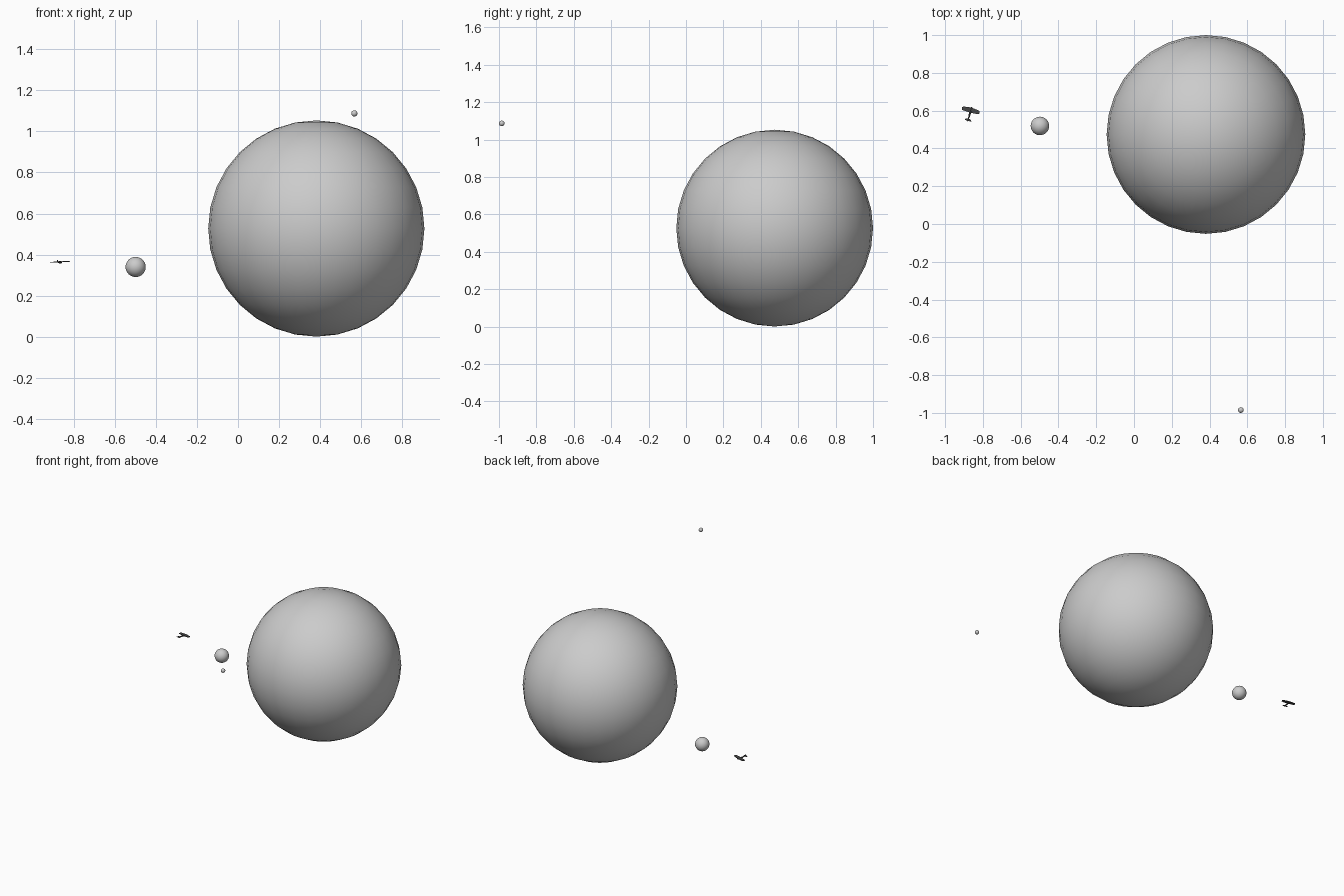
import bpy, bmesh, math
from mathutils import Matrix, Vector

if "Cube" in bpy.data.objects:
    bpy.data.objects.remove(bpy.data.objects["Cube"])


def material(name, v):
    m = bpy.data.materials.new(name)
    m.diffuse_color = (v, v, v, 1)
    m.use_nodes = True
    m.node_tree.nodes["Principled BSDF"].inputs["Base Color"].default_value = m.diffuse_color
    return m


GREY = material("pale grey", 0.6)
DARK = material("dark grey", 0.06)


def globe(name, centre, radius):
    bpy.ops.mesh.primitive_uv_sphere_add(segments=32, ring_count=16, radius=radius, location=centre)
    o = bpy.context.object
    o.name = name
    o.data.materials.append(GREY)
    bpy.ops.object.shade_smooth()


# Three bodies
globe("planet", (0.381, 0.474, 0.527), 0.526)
globe("moon", (-0.498, 0.519, 0.340), 0.049)
globe("distant_moon", (0.566, -0.985, 1.087), 0.015)

# Small aircraft, nose towards +y, turned and banked slightly
FRAME = (Matrix.Translation((-0.868, 0.588, 0.363))
         @ Matrix.Rotation(math.radians(-15), 4, 'Z')
         @ Matrix.Rotation(math.radians(-3), 4, 'Y'))


def finish(name, bm):
    bmesh.ops.recalc_face_normals(bm, faces=bm.faces)
    me = bpy.data.meshes.new(name)
    bm.to_mesh(me)
    bm.free()
    o = bpy.data.objects.new(name, me)
    o.matrix_world = FRAME
    me.materials.append(DARK)
    bpy.context.collection.objects.link(o)


def plate(name, outline, thick, offset, upright=False):
    """Extrude an outline into a thin panel, lying flat or upright along the body."""
    bm = bmesh.new()
    pts = [(0, a, b) if upright else (a, b, offset) for a, b in outline]
    face = bm.faces.new([bm.verts.new(p) for p in pts])
    out = bmesh.ops.extrude_face_region(bm, geom=[face])
    move = Vector((thick, 0, 0)) if upright else Vector((0, 0, thick))
    bmesh.ops.translate(bm, vec=move, verts=[v for v in out["geom"] if isinstance(v, bmesh.types.BMVert)])
    bmesh.ops.translate(bm, vec=-move / 2, verts=bm.verts)
    finish(name, bm)


def mirrored(half):
    return half + [(-x, y) for x, y in reversed(half)]


# Fuselage as rings of eight points along y
bm = bmesh.new()
rings = []
for y, r, z in [(0.032, 0.003, 0), (0.027, 0.006, 0), (0.005, 0.0065, 0),
                (-0.025, 0.0035, 0.001), (-0.046, 0.0015, 0.002)]:
    rings.append([bm.verts.new((r * math.cos(i * math.pi / 4), y, z + r * math.sin(i * math.pi / 4)))
                  for i in range(8)])
for a, b in zip(rings, rings[1:]):
    for i in range(8):
        j = (i + 1) % 8
        bm.faces.new((a[i], a[j], b[j], b[i]))
bm.faces.new(rings[0])
bm.faces.new(rings[-1])
finish("fuselage", bm)

# Main wing, tailplane and fin
plate("wing", mirrored([(0.012, 0.028), (0.044, 0.024), (0.049, 0.016), (0.046, 0.005), (0.012, 0.002)]), 0.004, 0.002)
plate("tailplane", mirrored([(0.004, -0.031), (0.016, -0.035), (0.018, -0.042), (0.003, -0.044)]), 0.002, 0.002)
plate("fin", [(-0.028, 0.002), (-0.037, 0.011), (-0.045, 0.011), (-0.046, 0.002)], 0.002, 0, True)
